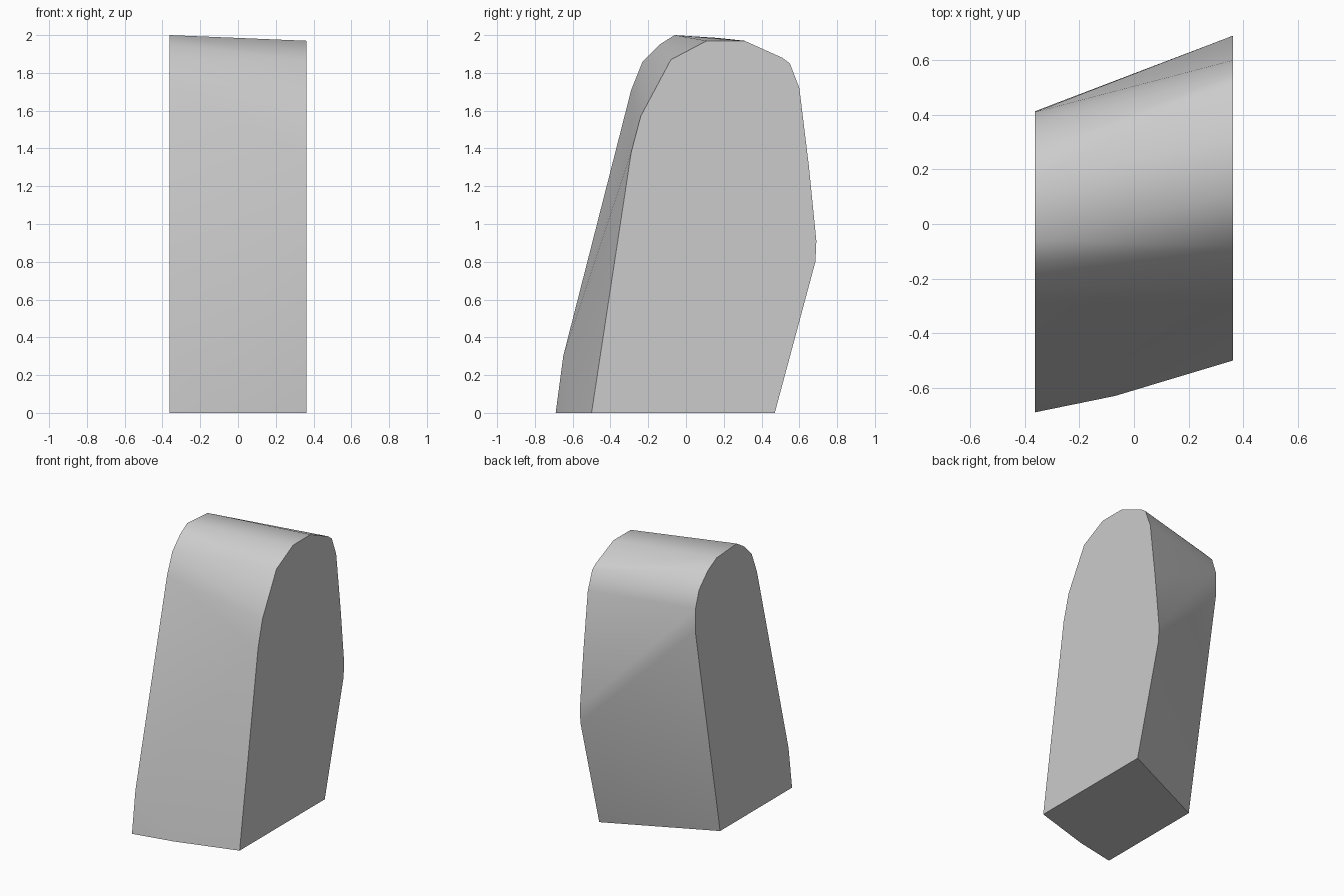
import bpy, bmesh, math

cube = bpy.data.objects.get("Cube")
if cube:
    bpy.data.objects.remove(cube, do_unlink=True)

HALF_WIDTH = 0.363

# Side profiles as (y, z), running from the front foot over the top to the back foot
near_profile = [(-0.50, 0), (-0.29, 1.38), (-0.24, 1.57), (-0.08, 1.87), (0.11, 1.97),
                (0.31, 1.97), (0.51, 1.88), (0.55, 1.85), (0.60, 1.72), (0.65, 1.31),
                (0.69, 0.91), (0.685, 0.80), (0.47, 0)]
far_profile = [(-0.69, 0), (-0.65, 0.30), (-0.29, 1.71), (-0.23, 1.86), (-0.14, 1.95),
               (-0.06, 2.0), (0.17, 1.985), (0.27, 1.93), (0.37, 1.83), (0.41, 1.71),
               (0.413, 1.55), (0.13, 0)]

# Convex stone skin stretched between the two profiles
bm = bmesh.new()
for x, profile in ((HALF_WIDTH, near_profile), (-HALF_WIDTH, far_profile)):
    for y, z in profile:
        bm.verts.new((x, y, z))
bm.verts.new((-0.07, -0.63, 0))  # bend in the front foot
bmesh.ops.convex_hull(bm, input=bm.verts[:])

# Merge the flat sides and base into single faces
bmesh.ops.dissolve_limit(bm, angle_limit=math.radians(0.3),
                         verts=bm.verts[:], edges=bm.edges[:])
bmesh.ops.recalc_face_normals(bm, faces=bm.faces[:])

mesh = bpy.data.meshes.new("stone_block")
bm.to_mesh(mesh)
bm.free()
block = bpy.data.objects.new("stone_block", mesh)
bpy.context.collection.objects.link(block)

# Plain grey
grey = bpy.data.materials.new("stone_grey")
grey.use_nodes = True
colour = (0.6, 0.6, 0.6, 1)
grey.diffuse_color = colour
grey.node_tree.nodes["Principled BSDF"].inputs["Base Color"].default_value = colour
mesh.materials.append(grey)

# Rounded skin shades smoothly, sides and base stay crisp
bpy.ops.object.select_all(action="DESELECT")
block.select_set(True)
bpy.context.view_layer.objects.active = block
bpy.ops.object.shade_smooth_by_angle(angle=math.radians(45))
